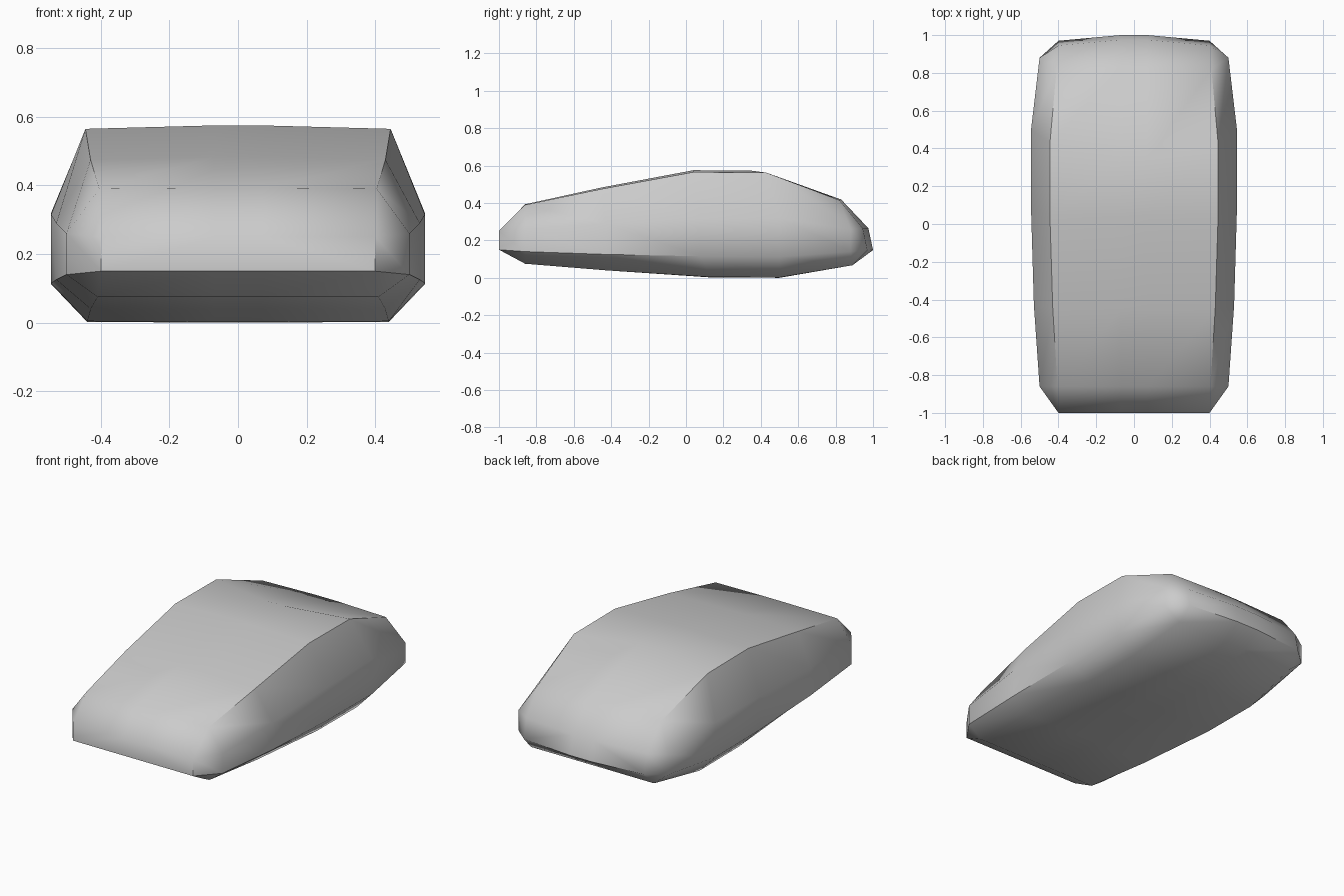
import bpy, bmesh, math

if "Cube" in bpy.data.objects:
    bpy.data.objects.remove(bpy.data.objects["Cube"])

# Body stations, front to back:
# top edge (y, half width, z), side band (y, half width, z high, z low),
# bottom edge (y, half width, z), crown of the centre (dy, dz)
STATIONS = [
    ((-1.0, .40, .25), (-1.0, .40, .25, .15), (-1.0, .40, .15), (0, 0)),
    ((-.86, .405, .39), (-.86, .50, .26, .14), (-.86, .41, .075), (0, .003)),
    ((-.45, .43, .475), (-.43, .53, .29, .125), (-.43, .43, .04), (0, .008)),
    ((.04, .445, .565), (.08, .545, .315, .115), (.13, .44, .004), (0, .01)),
    ((.43, .445, .562), (.50, .545, .32, .112), (.50, .44, .002), (-.09, .012)),
    ((.82, .41, .415), (.88, .50, .26, .14), (.89, .41, .067), (.01, .003)),
    ((.945, .40, .265), (.965, .40, .26, .15), (.97, .40, .148), (.03, 0)),
]
CENTRE = .07


def ring(top, side, bottom, crown):
    """Chamfered cross-section, right half then its mirror."""
    ty, tx, tz = top
    sy, sx, sh, sl = side
    by, bx, bz = bottom
    dy, dz = crown
    low_dy = dy if ty > .9 else 0
    half = [(CENTRE, ty + dy, tz + dz), (tx, ty, tz), (sx, sy, sh),
            (sx, sy, sl), (bx, by, bz), (CENTRE, by + low_dy, bz - .002 if dz > .009 else bz)]
    return half + [(-x, y, z) for x, y, z in reversed(half)]


# Body shell: loft the stations and close both ends
bm = bmesh.new()
rings = [[bm.verts.new(p) for p in ring(*s)] for s in STATIONS]
for a, b in zip(rings, rings[1:]):
    n = len(a)
    for i in range(n):
        j = (i + 1) % n
        bm.faces.new((a[i], a[j], b[j], b[i]))
bm.faces.new(rings[0])
# Rear cap as strips so that it can bow outwards
r = rings[-1]
bm.faces.new((r[0], r[5], r[6], r[11]))
bm.faces.new((r[0], r[1], r[2], r[3], r[4], r[5]))
bm.faces.new((r[11], r[6], r[7], r[8], r[9], r[10]))
bmesh.ops.remove_doubles(bm, verts=bm.verts, dist=.022)
bmesh.ops.recalc_face_normals(bm, faces=bm.faces)
low = min(v.co.z for v in bm.verts)
for v in bm.verts:
    v.co.z -= low

mesh = bpy.data.meshes.new("body_shell")
bm.to_mesh(mesh)
bm.free()
body = bpy.data.objects.new("body_shell", mesh)
bpy.context.collection.objects.link(body)

# Smooth panels with crisp long shoulder edges
bpy.context.view_layer.objects.active = body
body.select_set(True)
bpy.ops.object.shade_smooth_by_angle(angle=math.radians(46))
